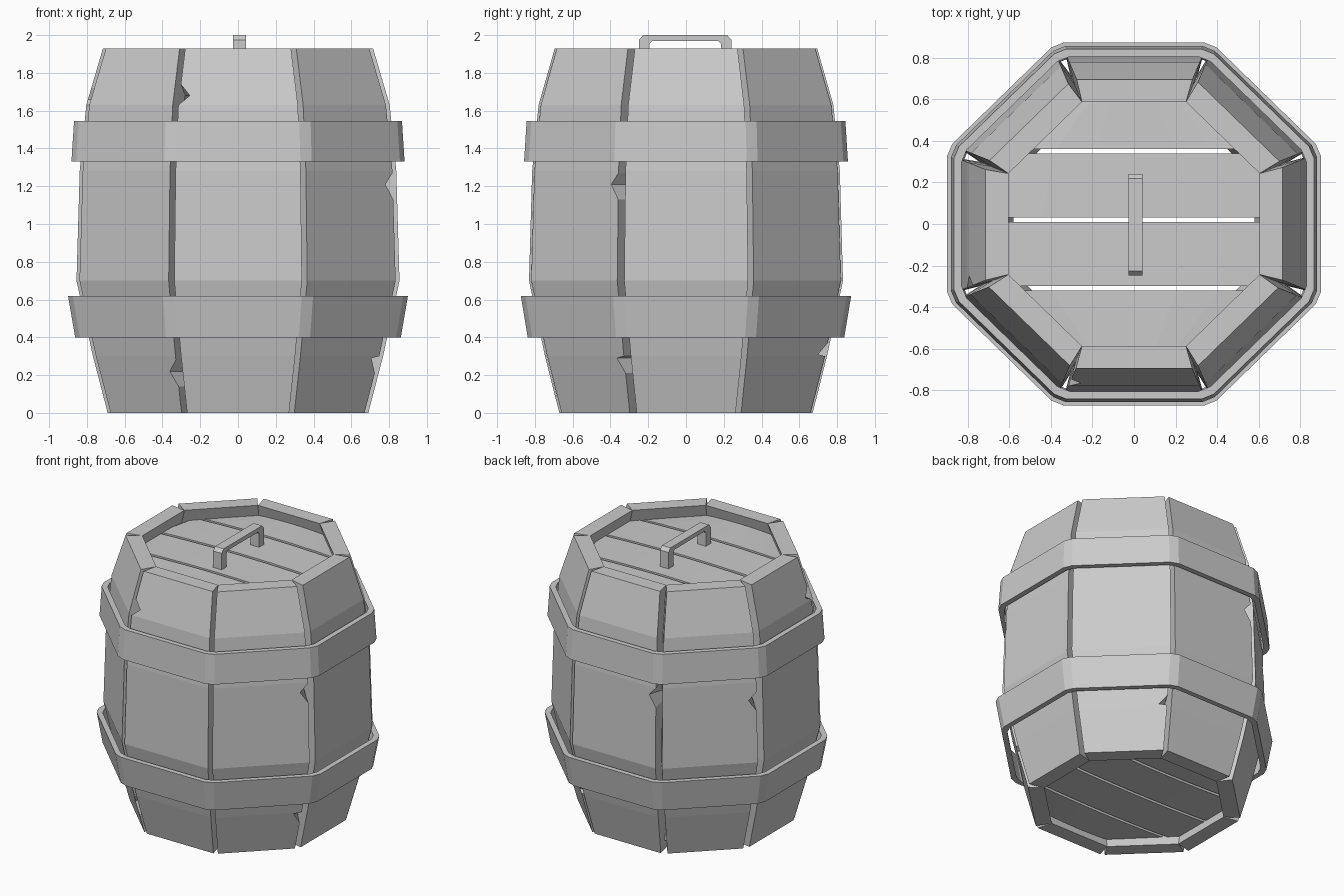
import bpy, bmesh, math, random
from mathutils import Vector

if "Cube" in bpy.data.objects:
    bpy.data.objects.remove(bpy.data.objects["Cube"])

random.seed(4)
T8 = math.tan(math.pi / 8)
YS = 0.972          # barrel is slightly narrower front to back


def make(name, verts, faces):
    me = bpy.data.meshes.new(name)
    bm = bmesh.new()
    vs = [bm.verts.new(v) for v in verts]
    for f in faces:
        bm.faces.new([vs[i] for i in f])
    bmesh.ops.recalc_face_normals(bm, faces=bm.faces)
    bm.to_mesh(me)
    bm.free()
    ob = bpy.data.objects.new(name, me)
    bpy.context.collection.objects.link(ob)
    return ob


def polar(k, r, t, z):
    """Point on octagon side k: r outwards, t sideways."""
    a = k * math.pi / 4
    return Vector((r * math.cos(a) - t * math.sin(a),
                   (r * math.sin(a) + t * math.cos(a)) * YS, z))


def loft(rings, closed=False):
    """Quads between equal rings, capped or joined end to end."""
    n, m = len(rings[0]), len(rings)
    faces = []
    for i in range(m if closed else m - 1):
        for j in range(n):
            a, b = i * n, ((i + 1) % m) * n
            faces.append((a + j, a + (j + 1) % n, b + (j + 1) % n, b + j))
    if not closed:
        faces += [tuple(range(n)), tuple(range((m - 1) * n, m * n))]
    return [v for r in rings for v in r], faces


# Staves: bulging planks with chipped edges
PROFILE = [(0, .69), (.3, .768), (.7, .855), (1.28, .838), (1.63, .803), (1.93, .715)]
CHIPS = {6: [(-1, 1.68)], 5: [(1, .22)], 7: [(1, 1.21), (1, .29)], 4: [(1, 1.66)],
         1: [(1, .31)], 2: [(1, 1.22)], 3: [(1, 1.15)]}


def radius(z):
    for (z0, r0), (z1, r1) in zip(PROFILE, PROFILE[1:]):
        if z <= z1:
            return r0 + (r1 - r0) * (z - z0) / (z1 - z0)
    return PROFILE[-1][1]


for k in range(8):
    stations = {z: (0, 0) for z, _ in PROFILE}
    for side, zc in CHIPS.get(k, []):
        for dz in (-.08, .06):
            stations[zc + dz] = (0, 0)
        stations[zc] = (side, .055)
    gap = {s: random.uniform(.014, .03) for s in (-1, 1)}
    rings = []
    for z in sorted(stations):
        side, depth = stations[z]
        r = radius(z)
        ri = r - .11
        w = {s: r * T8 - gap[s] - (depth if s == side else 0) for s in (-1, 1)}
        rings.append([polar(k, r, -w[-1], z), polar(k, r, w[1], z),
                      polar(k, ri, ri * T8, z), polar(k, ri, -ri * T8, z)])
    make(f"stave_{k + 1}", *loft(rings))


# Hoops: flared octagonal bands with clipped corners
def hoop(name, z0, z1, r0, r1, thick=.038):
    rings = []
    for k in range(8):
        for s in (-1, 1):
            rings.append([polar(k, r, s * (r * T8 - .035), z) for r, z in
                          ((r0, z0), (r1, z1), (r1 - thick, z1), (r0 - thick, z0))])
    make(name, *loft(rings, closed=True))


hoop("lower_hoop", .40, .62, .862, .900)
hoop("upper_hoop", 1.33, 1.545, .882, .868)


# Lid and base: four gently arched boards each
def boards(name, z, bow, a):
    reach = lambda y: min(a, a * math.sqrt(2) - abs(y))
    cuts = [-a, -.31, .02, .35, a]
    for i, (y0, y1) in enumerate(zip(cuts, cuts[1:])):
        y0, y1 = y0 + .011, y1 - .011
        rings = []
        for j in range(7):
            t = j / 3 - 1
            zz = z + bow * (1 - t * t)
            rings.append([(t * reach(y), y * YS if abs(y) > .4 else y, zz + h)
                          for y, h in ((y0, 0), (y1, 0), (y1, -.05), (y0, -.05))])
        make(f"{name}_{i + 1}", *loft(rings))


boards("lid_board", 1.84, .015, .655)
boards("base_board", .12, -.015, .64)

# Handle: flat bracket on the lid
HALF = [(.245, 1.83), (.245, 1.975), (.222, 2.0)]
INNER = [(.175, 1.97), (.188, 1.955), (.188, 1.83)]
outline = HALF + [(-y, z) for y, z in reversed(HALF)]
outline += [(-y, z) for y, z in reversed(INNER)] + INNER
make("handle", *loft([[(x, y - .004, z) for y, z in outline] for x in (-.027, .042)]))
